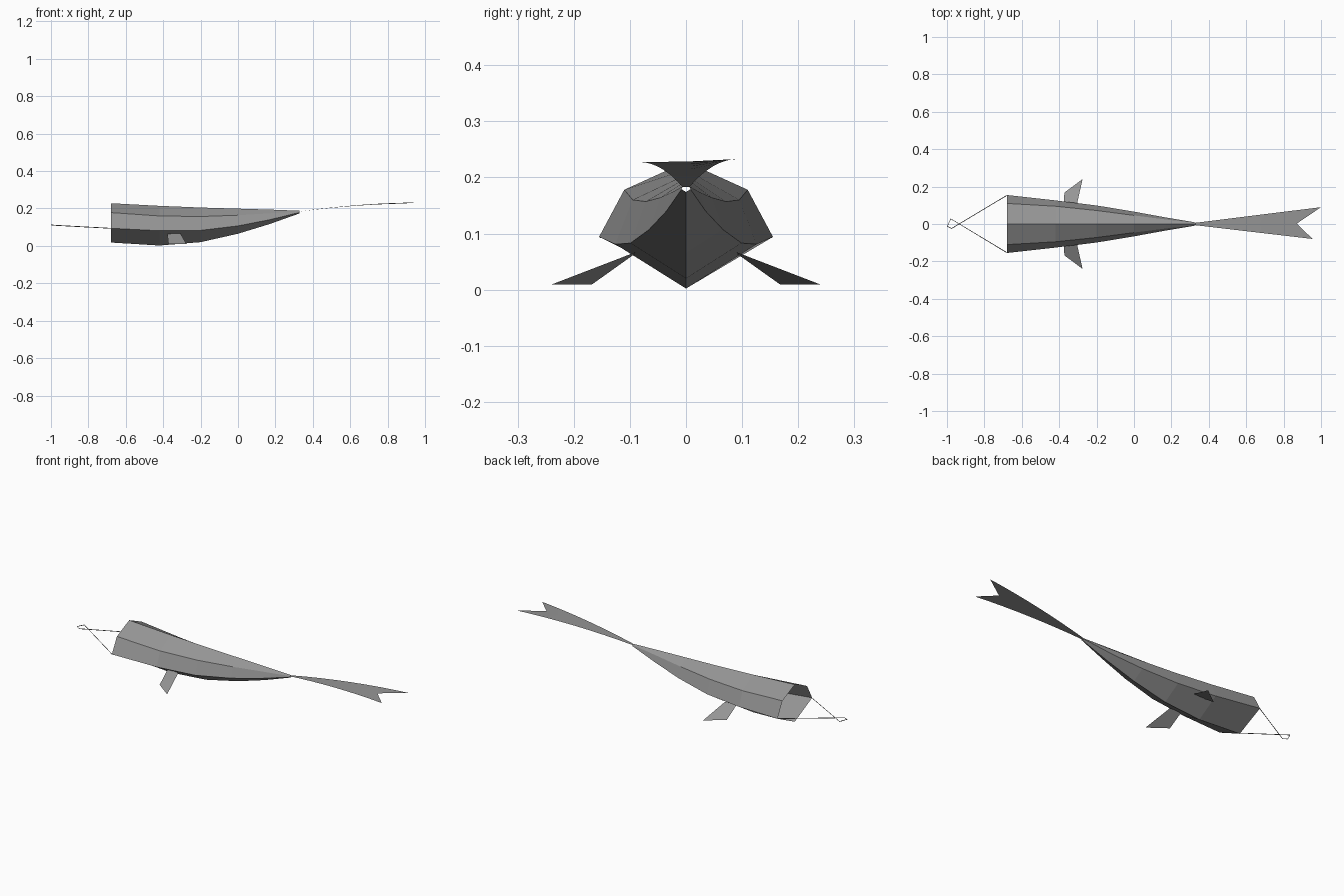
import bpy
from mathutils import Vector

cube = bpy.data.objects.get("Cube")
if cube:
    bpy.data.objects.remove(cube, do_unlink=True)

grey = bpy.data.materials.new("plain grey cloth")
grey.use_nodes = True
COLOUR = (0.30, 0.30, 0.30, 1)
grey.diffuse_color = COLOUR
bsdf = grey.node_tree.nodes["Principled BSDF"]
bsdf.inputs["Base Color"].default_value = COLOUR
bsdf.inputs["Roughness"].default_value = 0.8


def make_mesh(name, verts, faces, smooth=False):
    me = bpy.data.meshes.new(name)
    me.from_pydata(verts, [], faces)
    me.update()
    me.materials.append(grey)
    for p in me.polygons:
        p.use_smooth = smooth
    ob = bpy.data.objects.new(name, me)
    bpy.context.collection.objects.link(ob)
    return ob


# Body: open six-sided sleeve, widest at the mouth and tapering to the tail.
# Each station: x, top z, upper half-width, upper z, lower half-width, lower z, bottom z
stations = [
    (-0.68, 0.228, 0.110, 0.178, 0.155, 0.094, 0.018),
    (-0.42, 0.214, 0.095, 0.160, 0.126, 0.081, 0.002),
    (-0.20, 0.205, 0.072, 0.157, 0.099, 0.083, 0.020),
    (0.00, 0.199, 0.046, 0.164, 0.066, 0.107, 0.065),
    (0.17, 0.194, 0.024, 0.174, 0.035, 0.140, 0.117),
    (0.33, 0.188, 0.006, 0.184, 0.008, 0.179, 0.174),
]
verts, faces = [], []
for x, top, uw, uz, lw, lz, bottom in stations:
    verts += [(x, 0, top), (x, uw, uz), (x, lw, lz),
              (x, 0, bottom), (x, -lw, lz), (x, -uw, uz)]
for i in range(len(stations) - 1):
    for j in range(6):
        k = (j + 1) % 6
        a, b = i * 6, i * 6 + 6
        faces.append((a + j, b + j, b + k, a + k))
make_mesh("body_sleeve", verts, faces)

# Tail: thin curved sheet with a forked, slightly uneven end
ROWS = 8
ends = [(0.955, -0.080), (0.87, 0.002), (1.0, 0.090)]
verts, faces = [], []
for r in range(ROWS + 1):
    t = r / ROWS
    for (xe, ye), y0 in zip(ends, (-0.006, 0, 0.006)):
        x = 0.325 + (xe - 0.325) * t
        y = y0 + (ye - y0) * t
        u = (x - 0.325) / 0.675
        verts.append((x, y, 0.183 + 0.047 * (1 - (1 - u) ** 2) + 0.03 * y))
for r in range(ROWS):
    for c in range(2):
        a = r * 3 + c
        faces.append((a, a + 3, a + 4, a + 1))
make_mesh("forked_tail", verts, faces, smooth=True)

# Side fins: flat swept plates sloping down from the belly
fin = [(-0.378, 0.088, 0.066), (-0.372, 0.168, 0.009),
       (-0.275, 0.240, 0.009), (-0.308, 0.092, 0.066)]
for name, s in (("fin_back", 1), ("fin_front", -1)):
    make_mesh(name, [(x, s * y, z) for x, y, z in fin],
              [(0, 3, 2, 1) if s > 0 else (0, 1, 2, 3)])

# Bridle: thin cord from both mouth corners, crossing into a small loop
points = [(-0.68, -0.153, 0.094), (-0.98, 0.028, 0.110),
          (-0.998, -0.012, 0.112), (-0.975, -0.024, 0.110), (-0.68, 0.153, 0.094)]
curve = bpy.data.curves.new("bridle_cord", "CURVE")
curve.dimensions = "3D"
curve.bevel_depth = 0.002
curve.bevel_resolution = 0
spline = curve.splines.new("POLY")
spline.points.add(len(points) - 1)
for p, co in zip(spline.points, points):
    p.co = (*Vector(co), 1)
curve.materials.append(grey)
cord = bpy.data.objects.new("bridle_cord", curve)
bpy.context.collection.objects.link(cord)
